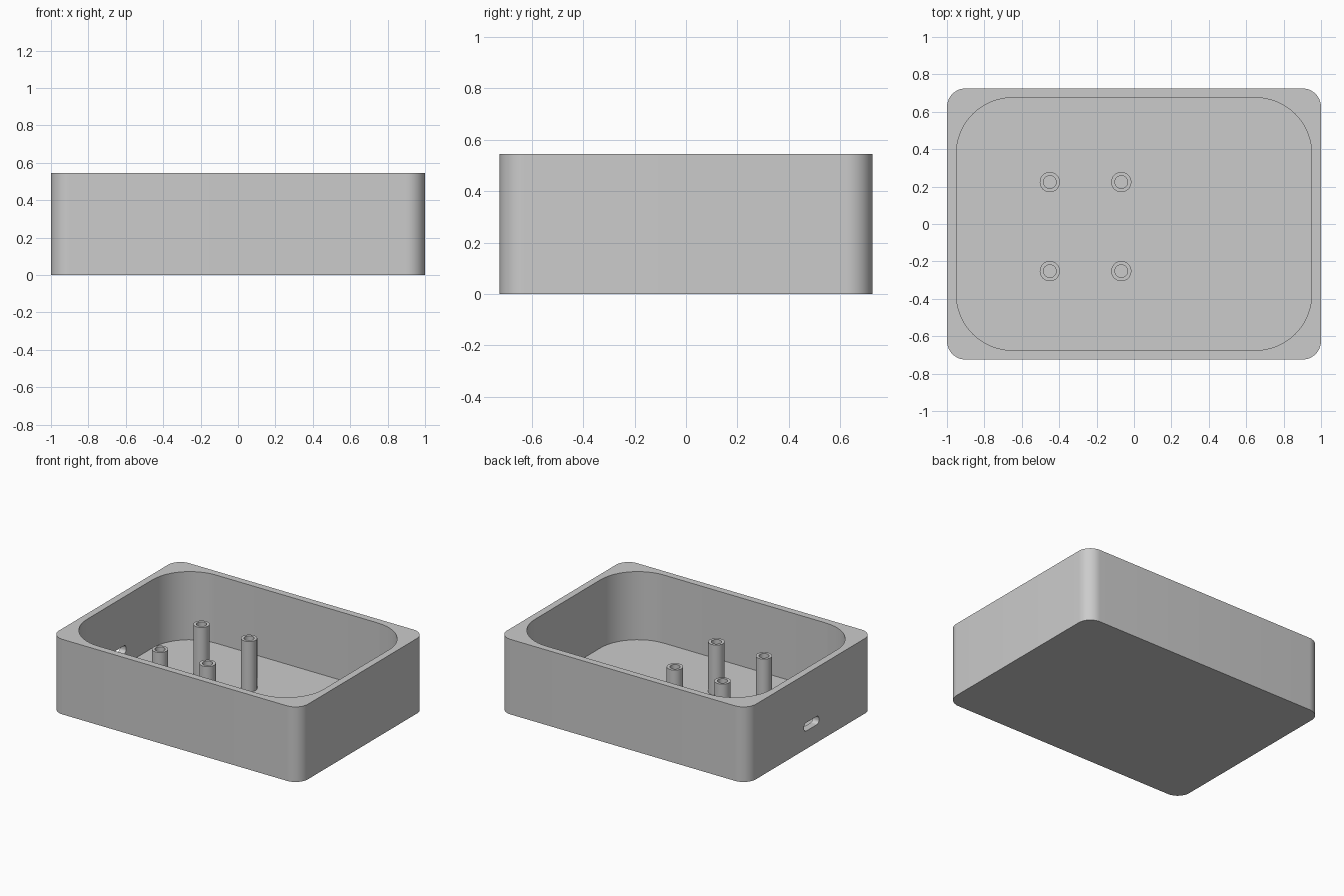
import bpy
import bmesh
from math import cos, sin, pi, radians
from mathutils import Matrix

cube = bpy.data.objects.get("Cube")
if cube:
    bpy.data.objects.remove(cube, do_unlink=True)

GREY = (0.6, 0.6, 0.6, 1.0)
grey = bpy.data.materials.new("plain grey")
grey.use_nodes = True
grey.diffuse_color = GREY
grey.node_tree.nodes["Principled BSDF"].inputs["Base Color"].default_value = GREY


def rounded_loop(hx, hy, r, z, steps=12):
    """Rounded rectangle outline; a circle when hx == hy == r."""
    points = []
    for q, (sx, sy) in enumerate([(1, 1), (-1, 1), (-1, -1), (1, -1)]):
        for i in range(steps + 1):
            a = (q + i / steps) * pi / 2
            points.append((sx * (hx - r) + r * cos(a), sy * (hy - r) + r * sin(a), z))
    return points


def loop_stack(name, loops, matrix=Matrix()):
    """Solid skinned through a series of outlines and capped at both ends."""
    bm = bmesh.new()
    rings = [[bm.verts.new(p) for p in rounded_loop(*loop)] for loop in loops]
    n = len(rings[0])
    for a, b in zip(rings, rings[1:]):
        for i in range(n):
            j = (i + 1) % n
            bm.faces.new((a[i], a[j], b[j], b[i]))
    bm.faces.new(rings[0][::-1])
    bm.faces.new(rings[-1])
    bmesh.ops.remove_doubles(bm, verts=bm.verts[:], dist=1e-5)
    bmesh.ops.recalc_face_normals(bm, faces=bm.faces[:])
    bm.transform(matrix)
    mesh = bpy.data.meshes.new(name)
    bm.to_mesh(mesh)
    bm.free()
    mesh.materials.append(grey)
    obj = bpy.data.objects.new(name, mesh)
    bpy.context.collection.objects.link(obj)
    return obj


def smooth(obj):
    bpy.ops.object.select_all(action="DESELECT")
    obj.select_set(True)
    bpy.context.view_layer.objects.active = obj
    bpy.ops.object.shade_smooth_by_angle(angle=radians(30))


HEIGHT, FLOOR, WALL = 0.545, 0.05, 0.05
HX, HY = 1.0, 0.725

# Open tray: outer shell, flat rim, cavity with wider corner rounding
tray = loop_stack("tray", [
    (HX, HY, 0.1, 0),
    (HX, HY, 0.1, HEIGHT),
    (HX - WALL, HY - WALL, 0.3, HEIGHT),
    (HX - WALL, HY - WALL, 0.3, FLOOR),
])

# Cable slot through the -x wall
slot = loop_stack("slot_cutter", [(0.03, 0.085, 0.025, -0.1), (0.03, 0.085, 0.025, 0.1)],
                  Matrix.Translation((-HX, -0.012, 0.16)) @ Matrix.Rotation(pi / 2, 4, "Y"))
slot.hide_render = True
cut = tray.modifiers.new("slot", "BOOLEAN")
cut.operation, cut.solver, cut.object = "DIFFERENCE", "EXACT", slot
bpy.context.view_layer.objects.active = tray
bpy.ops.object.modifier_apply(modifier=cut.name)
bpy.data.objects.remove(slot, do_unlink=True)
smooth(tray)

# Four hollow mounting posts
R, BORE, TOP = 0.054, 0.034, 0.415
for side, x in (("right", -0.45), ("left", -0.068)):
    for end, y in (("front", -0.252), ("back", 0.224)):
        post = loop_stack(f"{end}_{side}_post", [
            (R, R, R, FLOOR - 0.01),
            (R, R, R, TOP),
            (BORE, BORE, BORE, TOP),
            (BORE, BORE, BORE, FLOOR + 0.005),
        ], Matrix.Translation((x, y, 0)))
        smooth(post)
